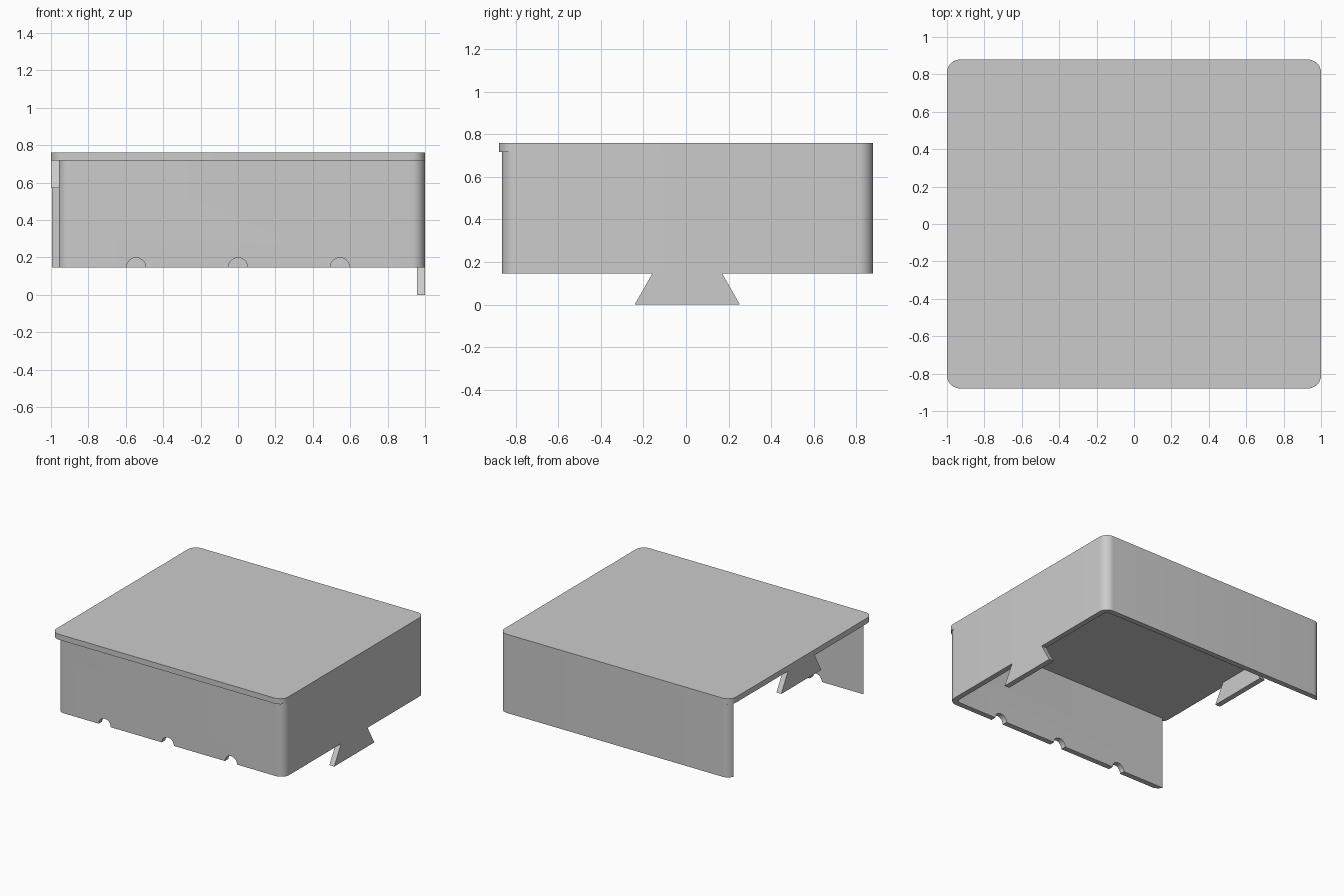
import bpy, bmesh
from math import cos, sin, pi, asin

if "Cube" in bpy.data.objects:
    bpy.data.objects.remove(bpy.data.objects["Cube"])

GREY = bpy.data.materials.new("plain grey")
GREY.use_nodes = True
GREY.diffuse_color = (0.6, 0.6, 0.6, 1)
GREY.node_tree.nodes["Principled BSDF"].inputs["Base Color"].default_value = (0.6, 0.6, 0.6, 1)

RIGHT, BACK = 1.0, 0.879
LID_FRONT, WALL_FRONT, WALL_END = -0.879, -0.865, -0.962
RIM, LID_BASE, TOP = 0.146, 0.717, 0.76
THICK, RADIUS, STEPS = 0.042, 0.07, 10


def arc(cx, cy, r, start, end, steps=STEPS):
    """Points along an arc, angles in quarter turns."""
    angles = [(start + (end - start) * i / steps) * pi / 2 for i in range(steps + 1)]
    return [(cx + r * cos(a), cy + r * sin(a)) for a in angles]


def prism(name, outline, low, high, place=lambda u, v, w: (u, v, w)):
    """Closed solid with a flat outline, from low to high."""
    bm = bmesh.new()
    bottom, top = [[bm.verts.new(place(u, v, w)) for u, v in outline] for w in (low, high)]
    bm.faces.new(bottom[::-1])
    bm.faces.new(top)
    for i in range(len(outline)):
        bm.faces.new((bottom[i - 1], bottom[i], top[i], top[i - 1]))
    bm.normal_update()
    if bm.calc_volume(signed=True) < 0:
        bmesh.ops.reverse_faces(bm, faces=bm.faces)
    mesh = bpy.data.meshes.new(name)
    bm.to_mesh(mesh)
    bm.free()
    obj = bpy.data.objects.new(name, mesh)
    bpy.context.collection.objects.link(obj)
    mesh.materials.append(GREY)
    return obj


def smooth(obj):
    bpy.ops.object.select_all(action="DESELECT")
    obj.select_set(True)
    bpy.context.view_layer.objects.active = obj
    bpy.ops.object.shade_smooth_by_angle(angle=pi / 6)


# Lid with rounded corners
r = RADIUS
lid = prism("lid",
            arc(RIGHT - r, BACK - r, r, 0, 1) + arc(-RIGHT + r, BACK - r, r, 1, 2)
            + arc(-RIGHT + r, LID_FRONT + r, r, 2, 3) + arc(RIGHT - r, LID_FRONT + r, r, 3, 4),
            LID_BASE, TOP)

# Three-sided wall, open on one side, its free ends rounded on the outside
inner = r - THICK
bend = 1 - asin(inner / r) / (pi / 2)
wall = prism("walls",
             arc(WALL_END + r, WALL_FRONT + r, r, 3 - bend, 3)
             + arc(RIGHT - r, WALL_FRONT + r, r, 3, 4)
             + arc(RIGHT - r, BACK - r, r, 0, 1)
             + arc(-RIGHT + r, BACK - r, r, 1, 1 + bend)
             + arc(RIGHT - r, BACK - r, inner, 1, 0)
             + arc(RIGHT - r, WALL_FRONT + r, inner, 4, 3),
             RIM, LID_BASE)

# Half-round cable notches along the front rim
for i, x in enumerate((-0.545, 0, 0.545)):
    cutter = prism(f"notch_cutter_{i + 1}", arc(x, RIM, 0.052, 0, 4, 32)[:-1],
                   WALL_FRONT - 0.1, WALL_FRONT + 0.1, lambda u, v, w: (u, w, v))
    cutter.hide_render = True
    cut = wall.modifiers.new(f"notch_{i + 1}", "BOOLEAN")
    cut.operation, cut.solver, cut.object = "DIFFERENCE", "EXACT", cutter

# Apply the cuts, then shade the round corners smoothly
bpy.context.view_layer.objects.active = wall
for cut_name, cutter in [(m.name, m.object) for m in wall.modifiers]:
    bpy.ops.object.modifier_apply(modifier=cut_name)
    bpy.data.objects.remove(cutter)
smooth(lid)
smooth(wall)

# Dovetail tabs: one below the closed side, one under the lid on the open side
WIDE, NARROW, DROP, MIDDLE = 0.247, 0.164, 0.146, 0.006
for name, x, top in (("lower_dovetail", RIGHT - THICK, RIM),
                     ("upper_dovetail", -RIGHT, LID_BASE)):
    prism(name, [(MIDDLE - WIDE, top - DROP), (MIDDLE + WIDE, top - DROP),
                 (MIDDLE + NARROW, top), (MIDDLE - NARROW, top)],
          x, x + THICK, lambda u, v, w: (w, u, v))
